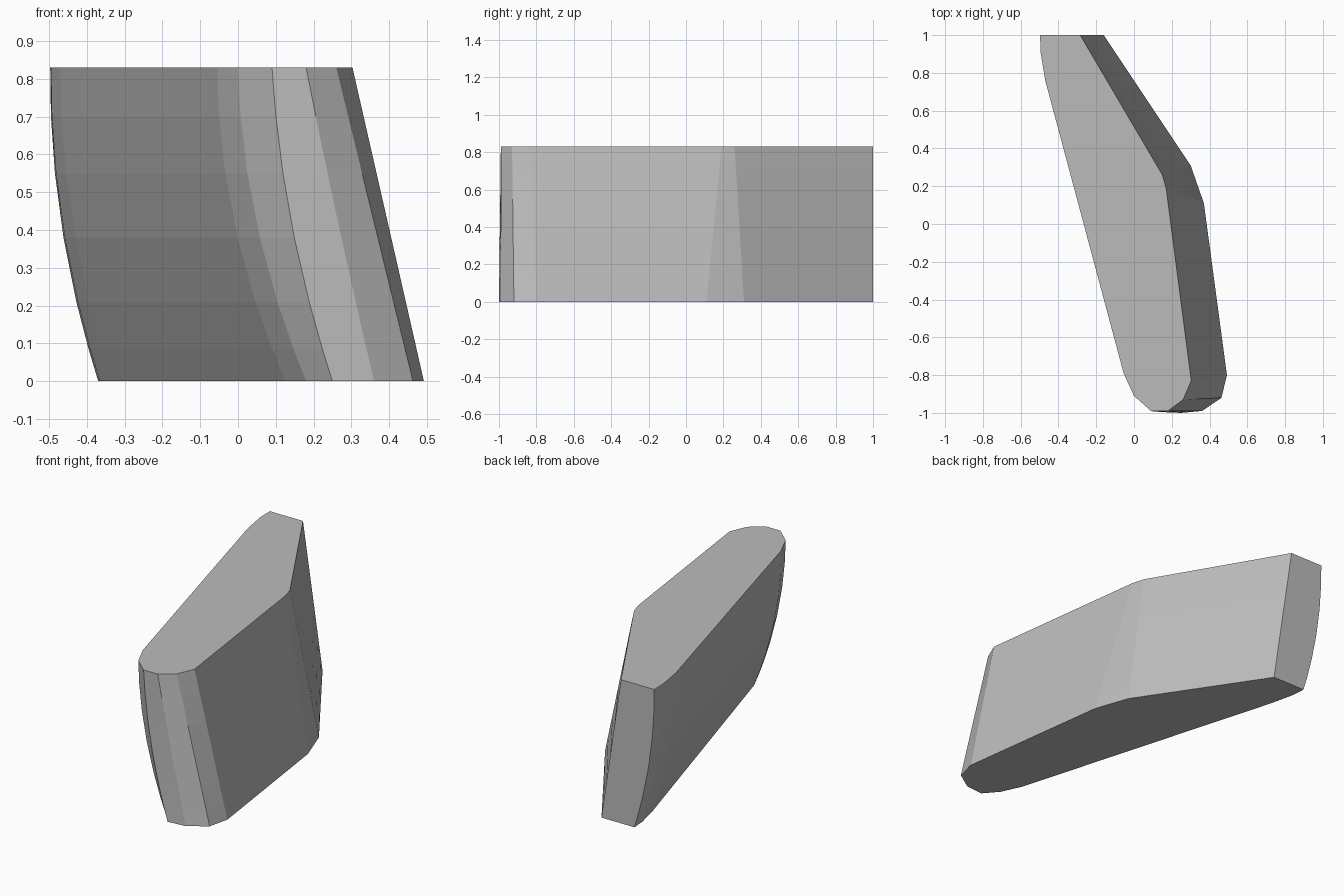
import bpy, bmesh

if "Cube" in bpy.data.objects:
    bpy.data.objects.remove(bpy.data.objects["Cube"])

H = 0.83
# outline points: top x,y, bottom x,y, and how strongly the side bulges outward
outline = [
    (-0.285, 1.0, -0.16, 1.0, 0), (-0.497, 1.0, -0.37, 1.0, .85),
    (-0.495, .91, -.365, .92, .85), (-.47, .76, -.33, .77, .9),
    (-.055, -.79, .125, -.80, 1.1), (0.0, -.91, .18, -.92, 1),
    (.09, -.99, .25, -1.0, .7), (.18, -.99, .36, -.99, .1),
    (.26, -.93, .463, -.92, 0), (.303, -.83, .492, -.80, 0),
    (.17, .19, .37, .11, 0), (.15, .26, .30, .31, 0),
]

grey = bpy.data.materials.new("plain grey")
grey.diffuse_color = (0.5, 0.5, 0.5, 1)
grey.use_nodes = True
grey.node_tree.nodes["Principled BSDF"].inputs["Base Color"].default_value = grey.diffuse_color

# leaning slab: stacked rings, with the left side curving as it rises
bm = bmesh.new()
rings = []
for z in (0, .085, .21, .38, .55, .70, H):
    t = z / H
    rings.append([bm.verts.new((bx + (tx - bx) * t - .04 * 4 * t * (1 - t) * w,
                                by + (ty - by) * t, z))
                  for tx, ty, bx, by, w in outline])
n = len(outline)
for a, b in zip(rings, rings[1:]):
    for i in range(n):
        j = (i + 1) % n
        bm.faces.new((a[i], a[j], b[j], b[i]))
bm.faces.new(rings[0][::-1])
bm.faces.new(rings[-1])
bmesh.ops.recalc_face_normals(bm, faces=bm.faces)

mesh = bpy.data.meshes.new("leaning_slab")
bm.to_mesh(mesh)
bm.free()
mesh.materials.append(grey)
bpy.context.collection.objects.link(bpy.data.objects.new("leaning_slab", mesh))
